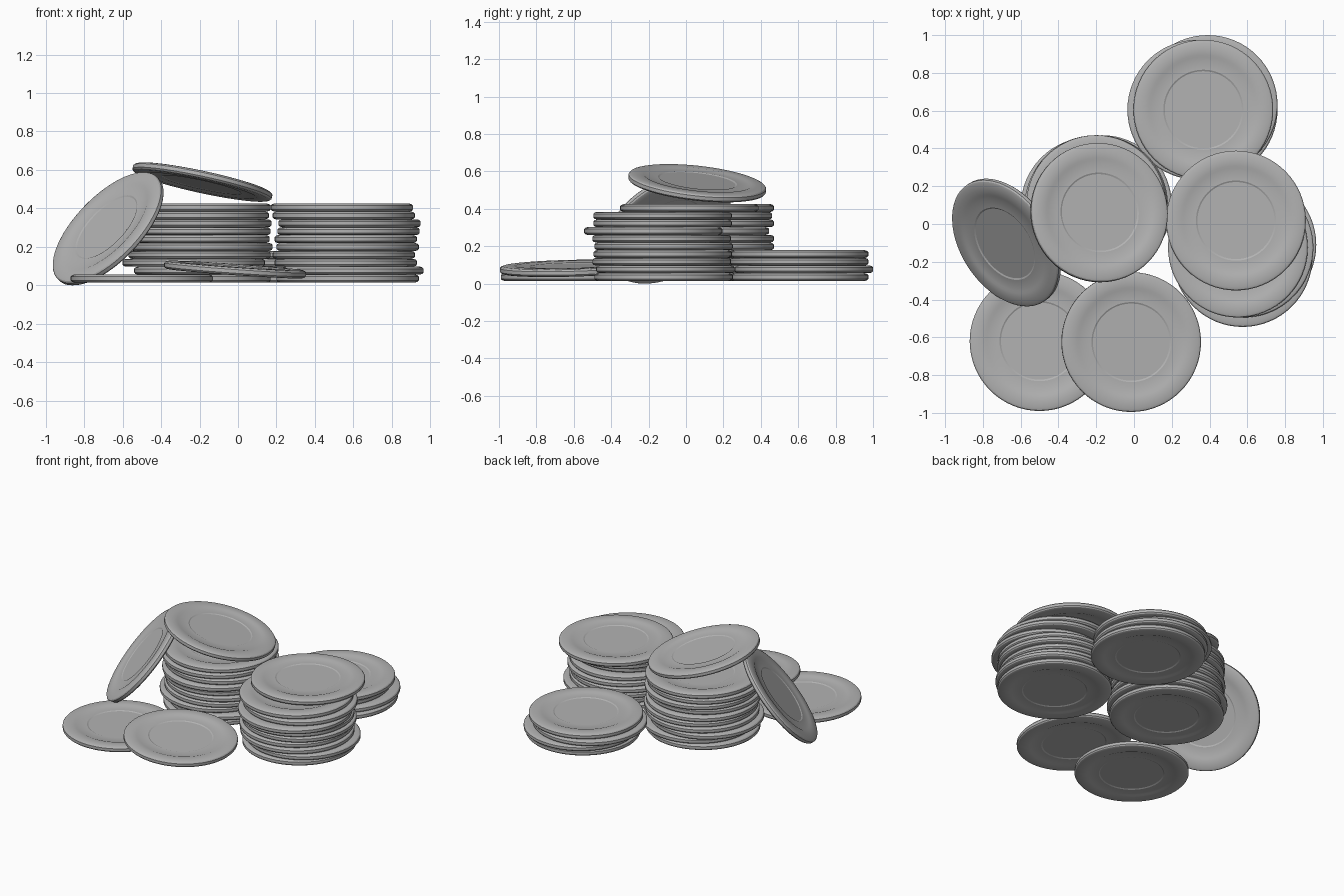
import bpy
import bmesh
from math import radians, tau
from mathutils import Vector

cube = bpy.data.objects.get("Cube")
if cube:
    bpy.data.objects.remove(cube, do_unlink=True)

RADIUS = 0.37
THICK = 0.041
FLOOR = 0.015

# Single metal colour
metal = bpy.data.materials.new("grey_metal")
metal.use_nodes = True
grey = (0.45, 0.45, 0.45, 1)
metal.diffuse_color = grey
metal.node_tree.nodes["Principled BSDF"].inputs["Base Color"].default_value = grey


def coin_mesh():
    """Lathe a coin with a rounded edge and stepped rings on both faces."""
    h = THICK / 2
    # radius and height from the centre of the upper face to the edge
    upper = [(0, h - 0.009), (0.204, h - 0.009), (0.212, h - 0.005),
             (0.278, h - 0.005), (0.290, h), (0.352, h),
             (0.364, h - 0.004), (RADIUS, h - 0.011)]
    profile = upper + [(r, -z) for r, z in reversed(upper)]
    bm = bmesh.new()
    verts = [bm.verts.new((r, 0, z)) for r, z in profile]
    edges = [bm.edges.new(pair) for pair in zip(verts, verts[1:])]
    bmesh.ops.spin(bm, geom=verts + edges, cent=(0, 0, 0), axis=(0, 0, 1),
                   angle=tau, steps=64, use_duplicate=False)
    bmesh.ops.remove_doubles(bm, verts=bm.verts[:], dist=0.0005)
    bmesh.ops.recalc_face_normals(bm, faces=bm.faces[:])
    mesh = bpy.data.meshes.new("coin")
    bm.to_mesh(mesh)
    bm.free()
    mesh.materials.append(metal)
    mesh.shade_smooth()
    mesh.set_sharp_from_angle(angle=radians(25))
    return mesh


COIN = coin_mesh()


def coin(name, centre, normal=(0, 0, 1)):
    ob = bpy.data.objects.new(name, COIN)
    bpy.context.collection.objects.link(ob)
    ob.location = centre
    ob.rotation_mode = 'QUATERNION'
    ob.rotation_quaternion = Vector((0, 0, 1)).rotation_difference(Vector(normal))


def stack(name, centres):
    """Pile coins upward from the floor, one per centre."""
    for i, (x, y) in enumerate(centres):
        coin(f"{name}_coin_{i + 1}", (x, y, FLOOR + THICK * (i + 0.5)))


# Stacks, listed from the bottom coin up
stack("left_stack", [(0.57, -0.12), (0.595, -0.11), (0.56, -0.13), (0.55, -0.125),
                     (0.57, -0.12), (0.56, -0.13), (0.575, -0.175),
                     (0.58, -0.125), (0.55, -0.125), (0.54, 0.018)])
stack("middle_stack", [(-0.2, 0.09), (-0.17, 0.1), (-0.23, 0.09), (-0.2, 0.1),
                       (-0.19, 0.1), (-0.205, 0.1), (-0.2, 0.075),
                       (-0.195, 0.1), (-0.21, 0.09), (-0.2, 0.1)])
stack("back_stack", [(0.39, 0.605), (0.39, 0.63), (0.335, 0.605), (0.367, 0.605)])

# Loose coins
coin("flat_coin", (-0.5, -0.62, FLOOR + THICK / 2))
coin("propped_coin", (-0.015, -0.625, 0.082), (0.07, -0.025, 1))
coin("tilted_top_coin", (-0.185, 0.06, 0.537), (0.215, 0.11, 1))
coin("leaning_coin", (-0.675, -0.098, 0.294), (-0.65, -0.43, 0.63))
